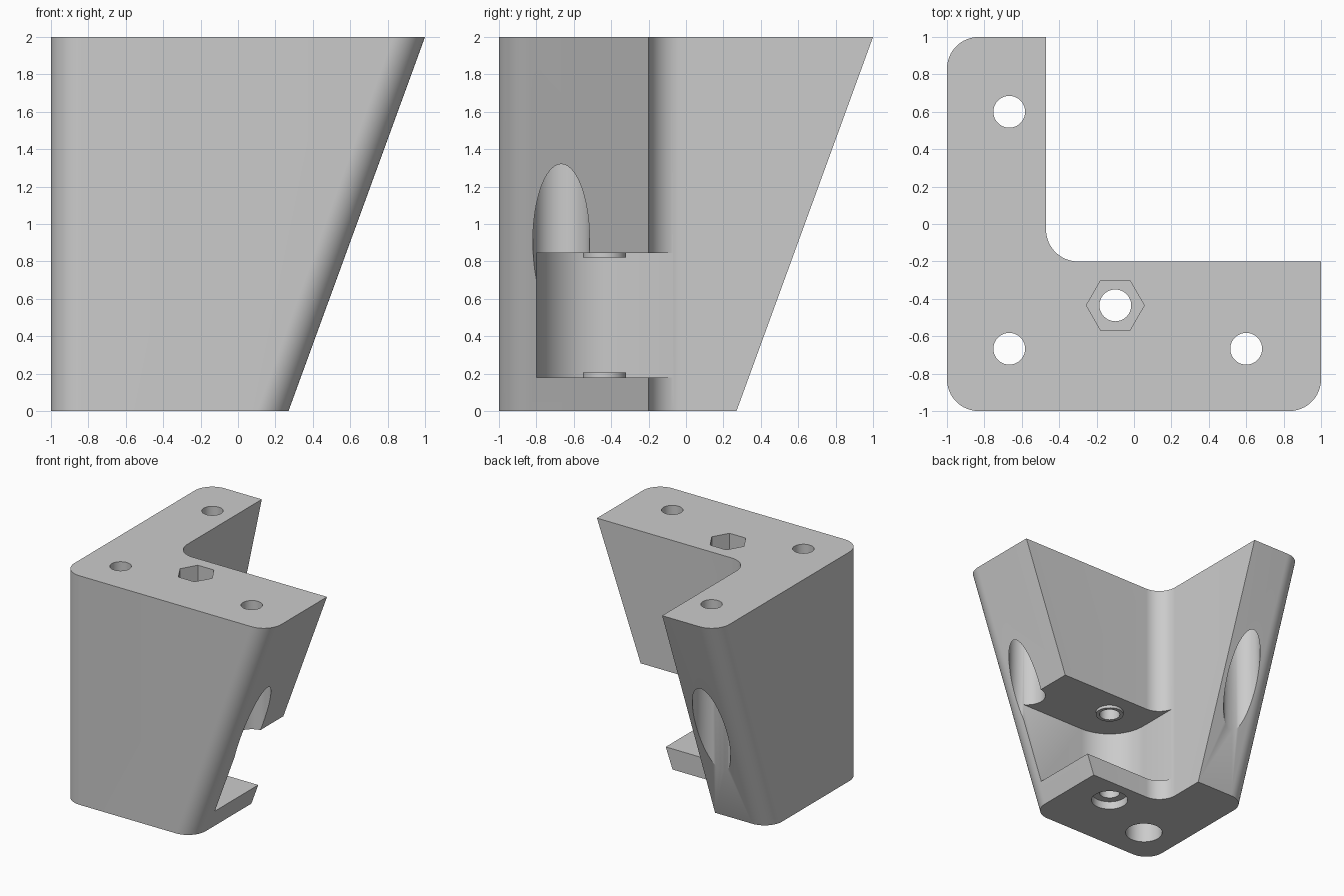
import bpy, bmesh
from math import pi, sin, cos, radians

if "Cube" in bpy.data.objects:
    bpy.data.objects.remove(bpy.data.objects["Cube"])

grey = bpy.data.materials.new("light grey")
grey.use_nodes = True
COLOUR = (0.6, 0.6, 0.6, 1)
grey.diffuse_color = COLOUR
grey.node_tree.nodes["Principled BSDF"].inputs["Base Color"].default_value = COLOUR

R = 0.17                     # corner radius of the bracket
HOLE, BORE = 0.085, 0.152    # screw shaft and screw head radii
PIVOT = (-0.1, -0.435)       # axle position
SCREWS = [(-0.667, -0.667), (0.6, -0.667), (-0.667, 0.6)]


def arc(cx, cy, r, start, end, steps=16):
    angles = [radians(start + (end - start) * i / steps) for i in range(steps + 1)]
    return [(cx + r * cos(a), cy + r * sin(a)) for a in angles]


def loft(name, low, high, z0, z1):
    """Solid between two matching outlines."""
    bm = bmesh.new()
    a = [bm.verts.new((x, y, z0)) for x, y in low]
    b = [bm.verts.new((x, y, z1)) for x, y in high]
    bm.faces.new(a[::-1])
    bm.faces.new(b)
    for i in range(len(a)):
        j = (i + 1) % len(a)
        bm.faces.new((a[i], a[j], b[j], b[i]))
    bmesh.ops.recalc_face_normals(bm, faces=bm.faces)
    mesh = bpy.data.meshes.new(name)
    bm.to_mesh(mesh)
    bm.free()
    mesh.materials.append(grey)
    obj = bpy.data.objects.new(name, mesh)
    bpy.context.collection.objects.link(obj)
    return obj


def cylinder(name, centre, r, z0, z1, sides=48):
    ring = arc(*centre, r, 0, 360, sides)[:-1]
    return loft(name, ring, ring, z0, z1)


def combine(body, tool, operation="DIFFERENCE"):
    mod = body.modifiers.new(tool.name, "BOOLEAN")
    mod.operation = operation
    mod.solver = "EXACT"
    mod.object = tool
    bpy.context.view_layer.objects.active = body
    bpy.ops.object.modifier_apply(modifier=mod.name)
    bpy.data.objects.remove(tool)


def corner_outline(end):
    """L outline whose two arms reach to the given coordinate."""
    return (arc(-1 + R, -1 + R, R, 180, 270)
            + arc(end - R, -1 + R, R, 270, 360)
            + [(end, -0.2)]
            + arc(-0.47 + R, -0.2 + R, R, 270, 180)
            + [(-0.47, end)]
            + arc(-1 + R, end - R, R, 90, 180))


# Corner bracket with sloping arm ends
bracket = loft("corner_bracket", corner_outline(0.27), corner_outline(1), 0, 2)

# Wheel pocket, rounded around the axle and open at the end and back
px, py = PIVOT
pocket = arc(px, py, 0.365, 180, 270, 24) + [(1.5, py - 0.365), (1.5, 0.5), (px - 0.365, 0.5)]
combine(bracket, loft("pocket_cutter", pocket, pocket, 0.18, 0.845))

# Spacer bosses on the pocket floor and ceiling
for z0, z1 in ((0.14, 0.205), (0.82, 0.88)):
    combine(bracket, cylinder("boss", PIVOT, 0.115, z0, z1), "UNION")

# Axle hole, bolt head recess and nut recess
combine(bracket, cylinder("axle_cutter", PIVOT, HOLE, -0.5, 2.5))
combine(bracket, cylinder("head_cutter", PIVOT, 0.15, -0.5, 0.07))
combine(bracket, cylinder("nut_cutter", PIVOT, 0.155, 1.1, 2.5, 6))

# Mounting screw holes, counterbored from below
for centre in SCREWS:
    combine(bracket, cylinder("screw_cutter", centre, HOLE, 1.5, 2.5))
    combine(bracket, cylinder("bore_cutter", centre, BORE, -0.5, 1.75))

bpy.ops.object.select_all(action="DESELECT")
bracket.select_set(True)
bpy.context.view_layer.objects.active = bracket
bpy.ops.object.shade_smooth_by_angle(angle=radians(30))
